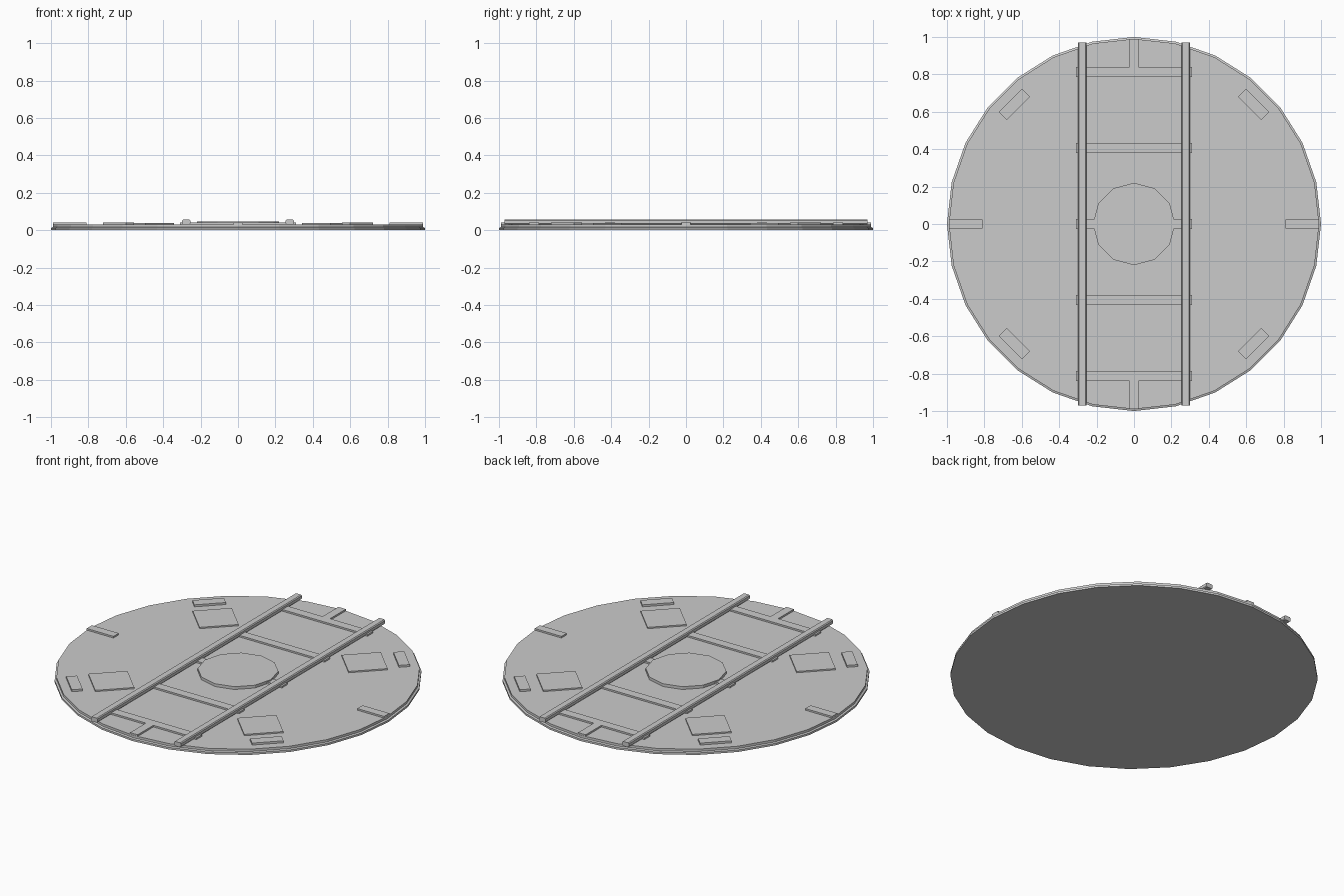
import bpy, bmesh, math
from mathutils import Matrix

if "Cube" in bpy.data.objects:
    bpy.data.objects.remove(bpy.data.objects["Cube"])

TOP = 0.03      # upper face of the round deck
SINK = 0.002    # how far fittings sit into the deck


def finish(bm, name):
    bmesh.ops.recalc_face_normals(bm, faces=bm.faces)
    mesh = bpy.data.meshes.new(name)
    bm.to_mesh(mesh)
    bm.free()
    obj = bpy.data.objects.new(name, mesh)
    bpy.context.collection.objects.link(obj)
    return obj


def lathe(name, profile, sides):
    """Closed round body from (radius, z) rings, first vertex on +x."""
    bm = bmesh.new()
    rings = []
    for r, z in profile:
        rings.append([bm.verts.new((r * math.cos(2 * math.pi * i / sides),
                                    r * math.sin(2 * math.pi * i / sides), z))
                      for i in range(sides)])
    for a, b in zip(rings, rings[1:]):
        for i in range(sides):
            j = (i + 1) % sides
            bm.faces.new((a[i], a[j], b[j], b[i]))
    bm.faces.new(rings[0])
    bm.faces.new(rings[-1])
    return finish(bm, name)


def block(name, centre, size, z0, z1, angle=0.0):
    """Box between z0 and z1, turned about z."""
    bm = bmesh.new()
    bmesh.ops.create_cube(bm, size=1)
    bm.transform(Matrix.Translation((centre[0], centre[1], (z0 + z1) / 2))
                 @ Matrix.Rotation(angle, 4, 'Z')
                 @ Matrix.Diagonal((size[0], size[1], z1 - z0, 1)))
    return finish(bm, name)


def rail(name, x, half, z0, z1, length, chamfer):
    """Long rail with an octagonal section."""
    c = chamfer
    section = [(-half + c, z0), (half - c, z0), (half, z0 + c), (half, z1 - c),
               (half - c, z1), (-half + c, z1), (-half, z1 - c), (-half, z0 + c)]
    bm = bmesh.new()
    ends = [[bm.verts.new((x + px, y, pz)) for px, pz in section]
            for y in (-length, length)]
    for i in range(8):
        j = (i + 1) % 8
        bm.faces.new((ends[0][i], ends[0][j], ends[1][j], ends[1][i]))
    bm.faces.new(ends[0])
    bm.faces.new(ends[1])
    return finish(bm, name)


# Round deck with a small stepped rim
lathe("deck", [(1.0, 0), (1.0, 0.012), (0.99, 0.016), (0.99, TOP)], 28)

# Twelve-sided hub plate
lathe("hub_plate", [(0.22, TOP - SINK), (0.22, 0.047)], 12)

# Two long rails
for side, x in (("left", -0.277), ("right", 0.277)):
    rail("rail_" + side, x, 0.022, TOP, 0.057, 0.97, 0.005)

# Sleepers under the rails
for i in range(-2, 3):
    block(f"sleeper_{i + 3}", (0, i * 0.406), (0.62, 0.053), TOP - SINK, 0.04)

# Radial edge straps and diagonal fittings
for i in range(4):
    a = i * math.pi / 2
    inner = 0.81
    mid = (inner + 0.988) / 2
    block(f"edge_strap_{i + 1}", (mid * math.cos(a), mid * math.sin(a)),
          (0.988 - inner, 0.05), TOP - SINK, 0.04, a)
    d = a + math.pi / 4
    block(f"access_panel_{i + 1}", (0.70 * math.cos(d), 0.70 * math.sin(d)),
          (0.216, 0.216), TOP - SINK, 0.038, d)
    block(f"corner_block_{i + 1}", (0.904 * math.cos(d), 0.904 * math.sin(d)),
          (0.06, 0.174), TOP - SINK, 0.042, d)
